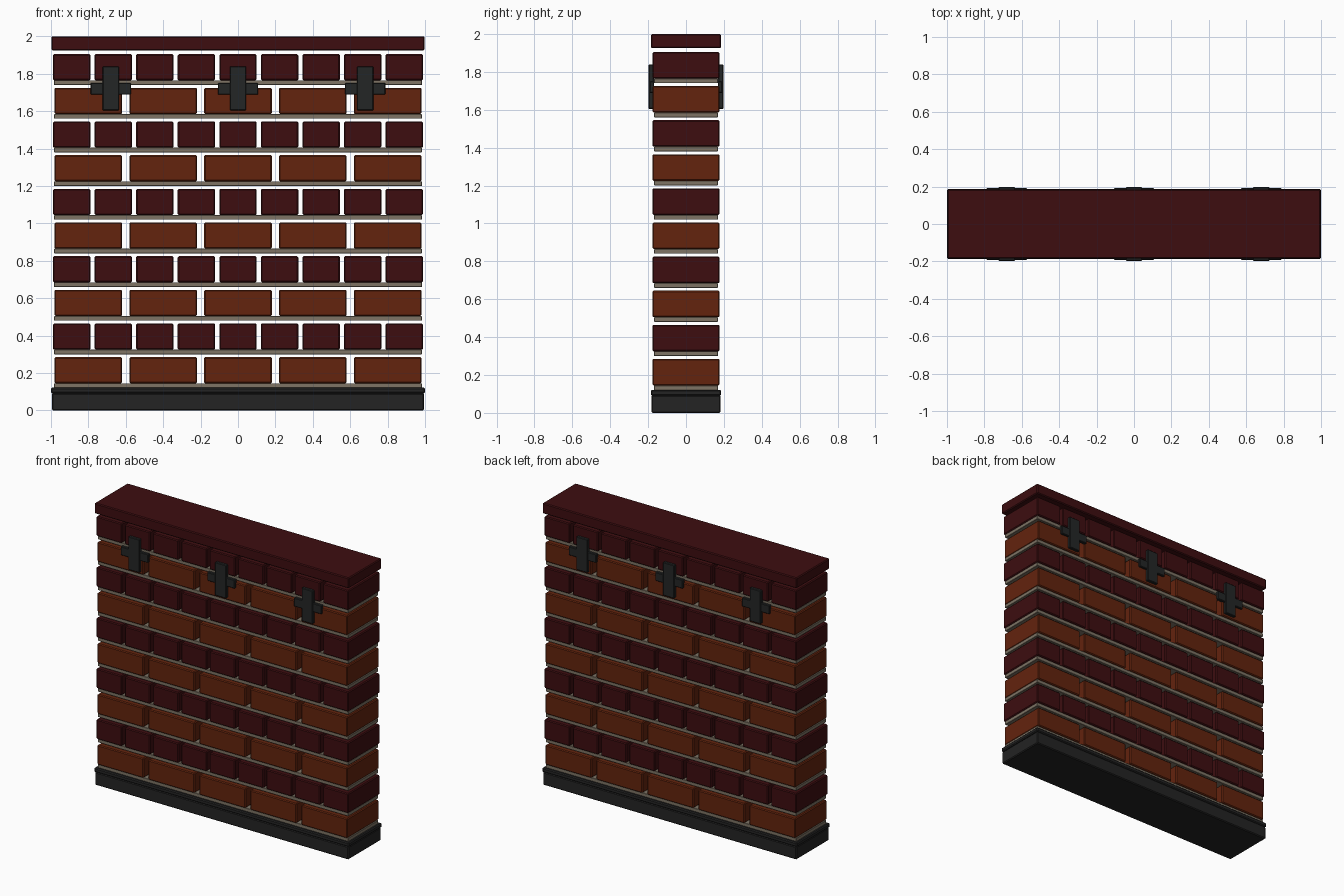
import bpy

old = bpy.data.objects.get("Cube")
if old:
    bpy.data.objects.remove(old, do_unlink=True)


def material(name, colour):
    m = bpy.data.materials.new(name)
    m.use_nodes = True
    m.diffuse_color = (*colour, 1)
    m.node_tree.nodes["Principled BSDF"].inputs["Base Color"].default_value = (*colour, 1)
    return m


DARK_RED = material("dark red brick", (0.047, 0.004, 0.005))
ORANGE = material("burnt orange brick", (0.125, 0.017, 0.004))
MORTAR = material("grey mortar", (0.21, 0.175, 0.13))
IRON = material("black iron", (0.017, 0.019, 0.019))
STONE = material("charcoal stone", (0.017, 0.017, 0.017))


def block(name, centre, size, mat, bevel=0.006):
    """Box with chamfered edges."""
    bpy.ops.mesh.primitive_cube_add(size=1, location=centre)
    ob = bpy.context.object
    ob.name = name
    ob.scale = size
    bpy.ops.object.transform_apply(location=False, rotation=False, scale=True)
    ob.data.materials.append(mat)
    mod = ob.modifiers.new("Chamfer", "BEVEL")
    mod.width = bevel
    mod.segments = 1
    return ob


# Plinth, ledge and coping
block("plinth", (0, 0, 0.046), (1.99, 0.366, 0.092), STONE)
block("plinth_ledge", (0, 0, 0.107), (2.0, 0.372, 0.03), STONE)
block("coping", (0, 0, 1.9625), (1.996, 0.37, 0.075), DARK_RED)

# Alternating courses of long and short bricks, each on a mortar bed
PITCH = 0.18
for row in range(10):
    base = 0.12 + row * PITCH
    block("mortar_bed", (0, 0, base + 0.0125), (1.966, 0.336, 0.025), MORTAR, 0.002)
    if row % 2:
        name, count, width, mat = "short_brick", 9, 0.2, DARK_RED
    else:
        name, count, width, mat = "long_brick", 5, 0.362, ORANGE
    step = 2 / count
    for i in range(count):
        x = (i - (count - 1) / 2) * step
        block(name, (x, 0, base + 0.095), (width, 0.354, 0.14), mat)

# Iron anchor crosses on both faces
for side in (-1, 1):
    for x in (-0.68, 0, 0.68):
        block("anchor_upright", (x, side * 0.183, 1.722), (0.088, 0.028, 0.236), IRON, 0.004)
        block("anchor_arm", (x, side * 0.18, 1.72), (0.216, 0.024, 0.062), IRON, 0.004)
